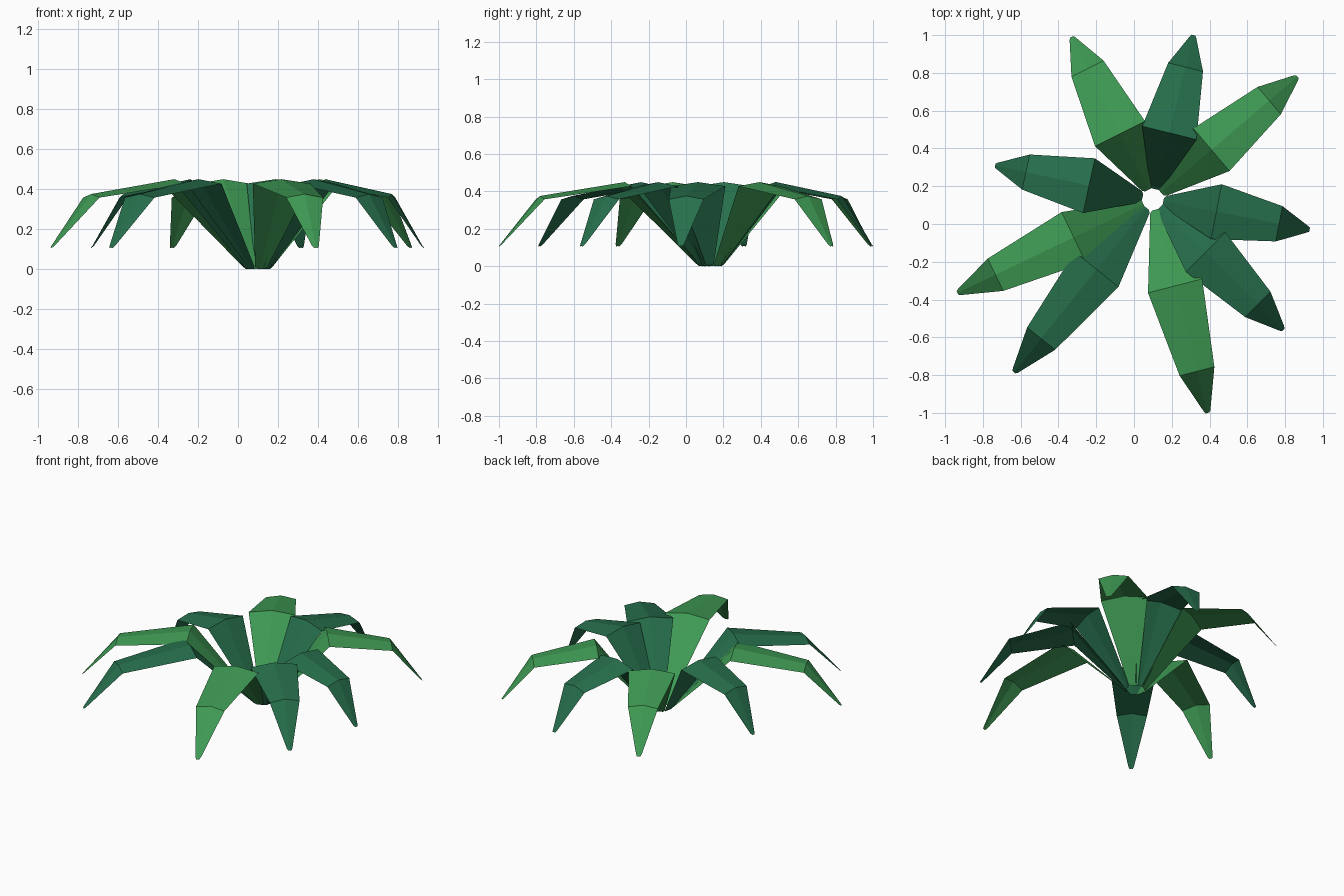
import bpy
from math import atan2, cos, sin, hypot

cube = bpy.data.objects.get("Cube")
if cube:
    bpy.data.objects.remove(cube)


def make_material(name, color):
    mat = bpy.data.materials.new(name)
    mat.use_nodes = True
    mat.diffuse_color = color
    mat.node_tree.nodes["Principled BSDF"].inputs["Base Color"].default_value = color
    return mat


light = make_material("light leaf green", (0.05, 0.33, 0.09, 1))
dark = make_material("dark leaf green", (0.02, 0.16, 0.073, 1))

CENTRE = (0.10, 0.13)  # where all stems meet


def make_frond(name, tip, mat):
    """Folded leaf sheet: steep stem, long blade, drooping tip."""
    dx, dy = tip[0] - CENTRE[0], tip[1] - CENTRE[1]
    length, angle = hypot(dx, dy), atan2(dy, dx)
    # rows: radius, half width, edge height, ridge height
    rows = [
        (0.056, 0.018, 0.000, 0.002),
        (0.068, 0.032, 0.012, 0.014),
        (0.405 * length, 0.148, 0.428, 0.450),
        (0.805 * length, 0.095, 0.358, 0.376),
        (length - 0.012, 0.018, 0.118, 0.122),
        (length, 0.010, 0.106, 0.108),
    ]
    verts, faces = [], []
    for r, half, edge_z, ridge_z in rows:
        for side, z in ((-half, edge_z), (0, ridge_z), (half, edge_z)):
            verts.append((CENTRE[0] + r * cos(angle) - side * sin(angle),
                          CENTRE[1] + r * sin(angle) + side * cos(angle), z))
    for i in range(len(rows) - 1):
        for j in range(2):
            a = i * 3 + j
            faces.append((a, a + 3, a + 4, a + 1))
    mesh = bpy.data.meshes.new(name)
    mesh.from_pydata(verts, [], faces)
    mesh.materials.append(mat)
    obj = bpy.data.objects.new(name, mesh)
    bpy.context.collection.objects.link(obj)


# Fronds in order around the plant, by tip position
fronds = [
    ((-0.33, 0.99), light),
    ((0.315, 1.00), dark),
    ((0.865, 0.78), light),
    ((0.93, -0.03), dark),
    ((0.79, -0.56), dark),
    ((0.39, -1.00), light),
    ((-0.635, -0.785), dark),
    ((-0.935, -0.365), light),
    ((-0.735, 0.31), dark),
]
for n, (tip, mat) in enumerate(fronds, 1):
    make_frond(f"frond_{n}", tip, mat)
